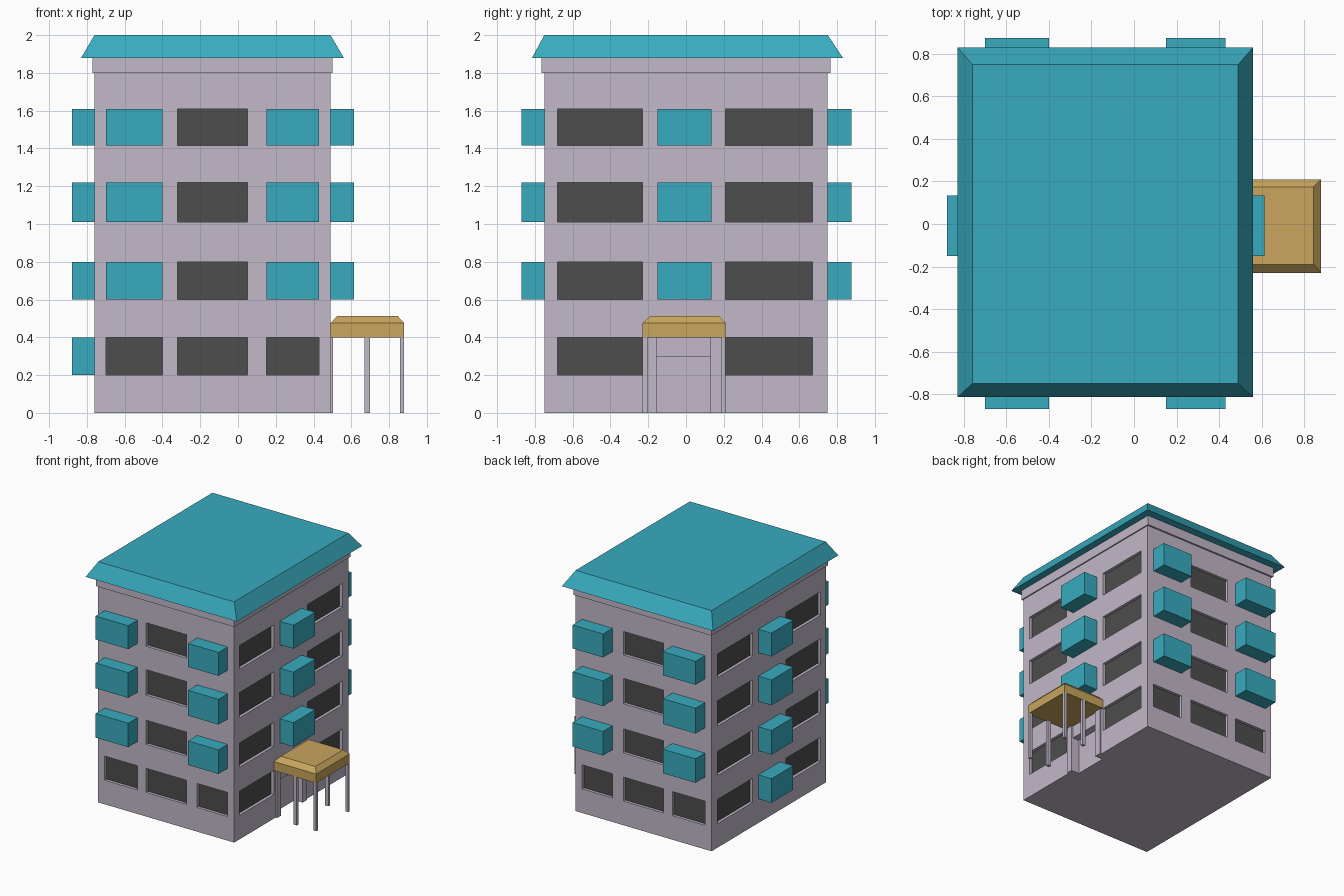
import bpy, bmesh

if "Cube" in bpy.data.objects:
    bpy.data.objects.remove(bpy.data.objects["Cube"])

def material(name, rgb):
    m = bpy.data.materials.new(name)
    m.diffuse_color = (*rgb, 1)
    m.use_nodes = True
    m.node_tree.nodes["Principled BSDF"].inputs["Base Color"].default_value = m.diffuse_color
    return m

WALL = material("lilac_wall", (0.54, 0.48, 0.58))
TEAL = material("teal", (0.04, 0.41, 0.52))
DARK = material("dark_glass", (0.075, 0.075, 0.075))
GOLD = material("gold", (0.58, 0.38, 0.11))

def add_box(bm, x, y, z, top=None):
    """Box from ranges; top=(x range, y range) makes a tapered frustum."""
    tx, ty = top or (x, y)
    rings = [[bm.verts.new((a[i], b[j], h)) for i, j in ((0, 0), (1, 0), (1, 1), (0, 1))]
             for a, b, h in ((x, y, z[0]), (tx, ty, z[1]))]
    lo, hi = rings
    bm.faces.new(lo[::-1])
    bm.faces.new(hi)
    for i in range(4):
        j = (i + 1) % 4
        bm.faces.new((lo[i], lo[j], hi[j], hi[i]))

def build(name, boxes, mat):
    bm = bmesh.new()
    for b in boxes:
        add_box(bm, *b)
    me = bpy.data.meshes.new(name)
    bm.to_mesh(me)
    bm.free()
    me.materials.append(mat)
    ob = bpy.data.objects.new(name, me)
    bpy.context.collection.objects.link(ob)
    return ob

# Main dimensions
X0, X1, Y0, Y1 = -0.76, 0.49, -0.75, 0.75
FLOORS = [(0.20, 0.40), (0.60, 0.80), (1.01, 1.22), (1.415, 1.61)]
LEFT, MID, RIGHT = (-0.70, -0.40), (-0.32, 0.05), (0.15, 0.43)
SIDE_A, SIDE_B, SIDE_MID = (-0.68, -0.23), (0.21, 0.67), (-0.15, 0.135)
RECESS, GLASS = 0.03, 0.006

# Lay out window recesses, glass panes and balconies on all four sides
cuts, panes, balconies = [], [], []
for floor, z in enumerate(FLOORS):
    for wall, s, reach in ((Y0, -1, -0.87), (Y1, 1, 0.875)):
        for span in (LEFT, MID, RIGHT):
            if floor and span != MID:
                balconies.append((span, sorted((wall, reach)), z))
            else:
                deep = wall - s * RECESS
                cuts.append((span, sorted((deep, wall + s * 0.1)), z))
                panes.append((span, sorted((deep, deep + s * GLASS)), z))
    for wall, s, reach in ((X0, -1, -0.88), (X1, 1, 0.615)):
        for span in (SIDE_A, SIDE_B):
            deep = wall - s * RECESS
            cuts.append((sorted((deep, wall + s * 0.1)), span, z))
            panes.append((sorted((deep, deep + s * GLASS)), span, z))
        if floor or s < 0:
            balconies.append((sorted((wall, reach)), SIDE_MID, z))

# Door recess in the right wall
cuts.append(((X1 - 0.06, X1 + 0.1), (-0.155, 0.13), (-0.1, 0.295)))

# Walls with recesses cut out
walls = build("walls", [((X0, X1), (Y0, Y1), (0, 1.88))], WALL)
cutter = build("recess_cutter", cuts, WALL)
cutter.hide_render = True
mod = walls.modifiers.new("recesses", 'BOOLEAN')
mod.operation, mod.solver, mod.object = 'DIFFERENCE', 'EXACT', cutter
bpy.context.view_layer.objects.active = walls
bpy.ops.object.modifier_apply(modifier=mod.name)
bpy.data.objects.remove(cutter)

build("window_panes", panes, DARK)
build("balconies", balconies, TEAL)

# Cornice band and sloped roof
build("cornice", [((X0 - 0.01, X1 + 0.01), (Y0 - 0.015, Y1 + 0.015), (1.80, 1.88))], WALL)
build("roof", [((-0.83, 0.56), (-0.815, 0.83), (1.88, 2.0), ((X0, X1), (Y0, Y1)))], TEAL)

# Porch canopy: slab with a bevelled top
cx, cy = (0.49, 0.88), (-0.23, 0.21)
build("porch_canopy", [(cx, cy, (0.40, 0.475)),
                       (cx, cy, (0.475, 0.513), ((0.525, 0.845), (-0.19, 0.175)))], GOLD)

# Porch posts and door pilasters
posts = [(x, y, (0, 0.40)) for x in ((0.67, 0.70), (0.857, 0.88))
         for y in ((-0.23, -0.205), (0.187, 0.21))]
build("porch_posts", posts, WALL)
build("door_pilasters", [((X1 - 0.01, 0.503), y, (0, 0.40))
                         for y in ((-0.205, -0.155), (0.13, 0.187))], WALL)
